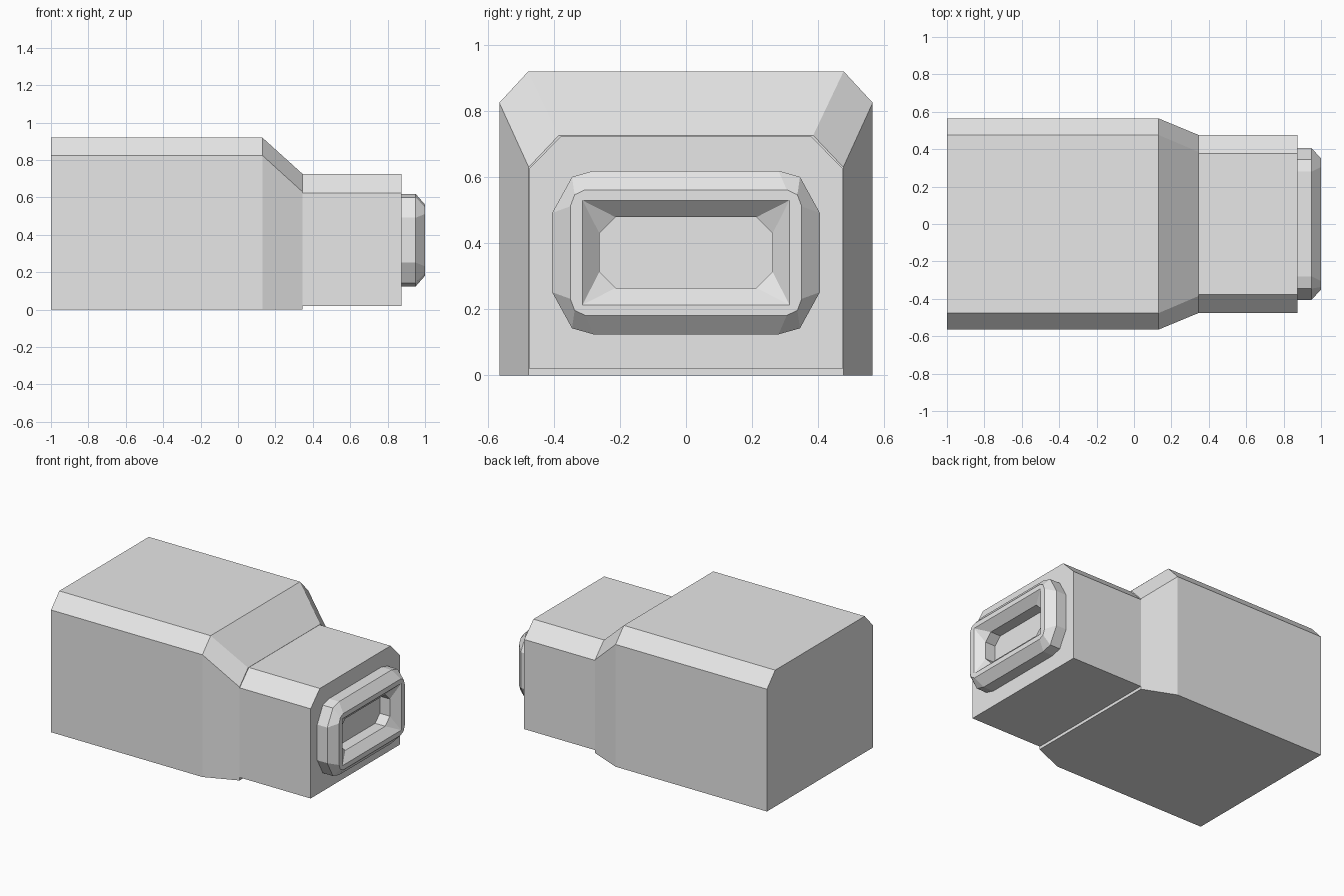
import bpy
import bmesh

if "Cube" in bpy.data.objects:
    bpy.data.objects.remove(bpy.data.objects["Cube"])

grey = bpy.data.materials.new("light grey plastic")
grey.diffuse_color = (0.8, 0.8, 0.8, 1)
grey.use_nodes = True
grey.node_tree.nodes["Principled BSDF"].inputs["Base Color"].default_value = grey.diffuse_color


def loft(name, sections):
    """Skin a list of (x, [(y, z), ...]) sections along x and cap both ends."""
    bm = bmesh.new()
    rings = [[bm.verts.new((x, y, z)) for y, z in pts] for x, pts in sections]
    n = len(rings[0])
    for a, b in zip(rings, rings[1:]):
        for i in range(n):
            j = (i + 1) % n
            bm.faces.new((a[i], a[j], b[j], b[i]))
    bm.faces.new(rings[0])
    bm.faces.new(rings[-1])
    bmesh.ops.remove_doubles(bm, verts=bm.verts, dist=0.0005)
    bmesh.ops.recalc_face_normals(bm, faces=bm.faces)
    mesh = bpy.data.meshes.new(name)
    bm.to_mesh(mesh)
    bm.free()
    mesh.materials.append(grey)
    obj = bpy.data.objects.new(name, mesh)
    bpy.context.collection.objects.link(obj)
    return obj


def housing(half, bottom, shoulder, top_half, top):
    """Box section with chamfered upper corners."""
    return [(-half, bottom), (half, bottom), (half, shoulder),
            (top_half, top), (-top_half, top), (-half, shoulder)]


def plug_ring(corner, mid=0.3715):
    """Mirror three (y, height above the middle) corner points to four corners."""
    back = corner[::-1]
    pts = corner + [(y, -h) for y, h in back]
    pts += [(-y, -h) for y, h in corner] + [(-y, h) for y, h in back]
    return [(y, mid + h) for y, h in pts]


# Large rear housing with a tapered shoulder
wide = housing(0.565, 0, 0.825, 0.477, 0.92)
loft("rear_housing", [(-1, wide), (0.13, wide),
                      (0.345, housing(0.476, 0, 0.63, 0.385, 0.726))])

# Narrower front housing
narrow = housing(0.475, 0.02, 0.625, 0.377, 0.725)
loft("front_housing", [(0.33, narrow), (0.875, narrow)])

# Plug collar with bevelled rim, sloped mouth and sunken socket
outer = plug_ring([(0.28, 0.2475), (0.345, 0.229), (0.405, 0.12)])
rim = plug_ring([(0.305, 0.19), (0.337, 0.175), (0.35, 0.14)])
mouth = plug_ring([(0.313, 0.158)] * 3)
socket = plug_ring([(0.213, 0.107), (0.262, 0.058), (0.262, 0.058)])
loft("plug_collar", [(0.86, outer), (0.95, outer), (1.0, rim), (1.0, mouth),
                     (0.95, socket), (0.872, socket)])
